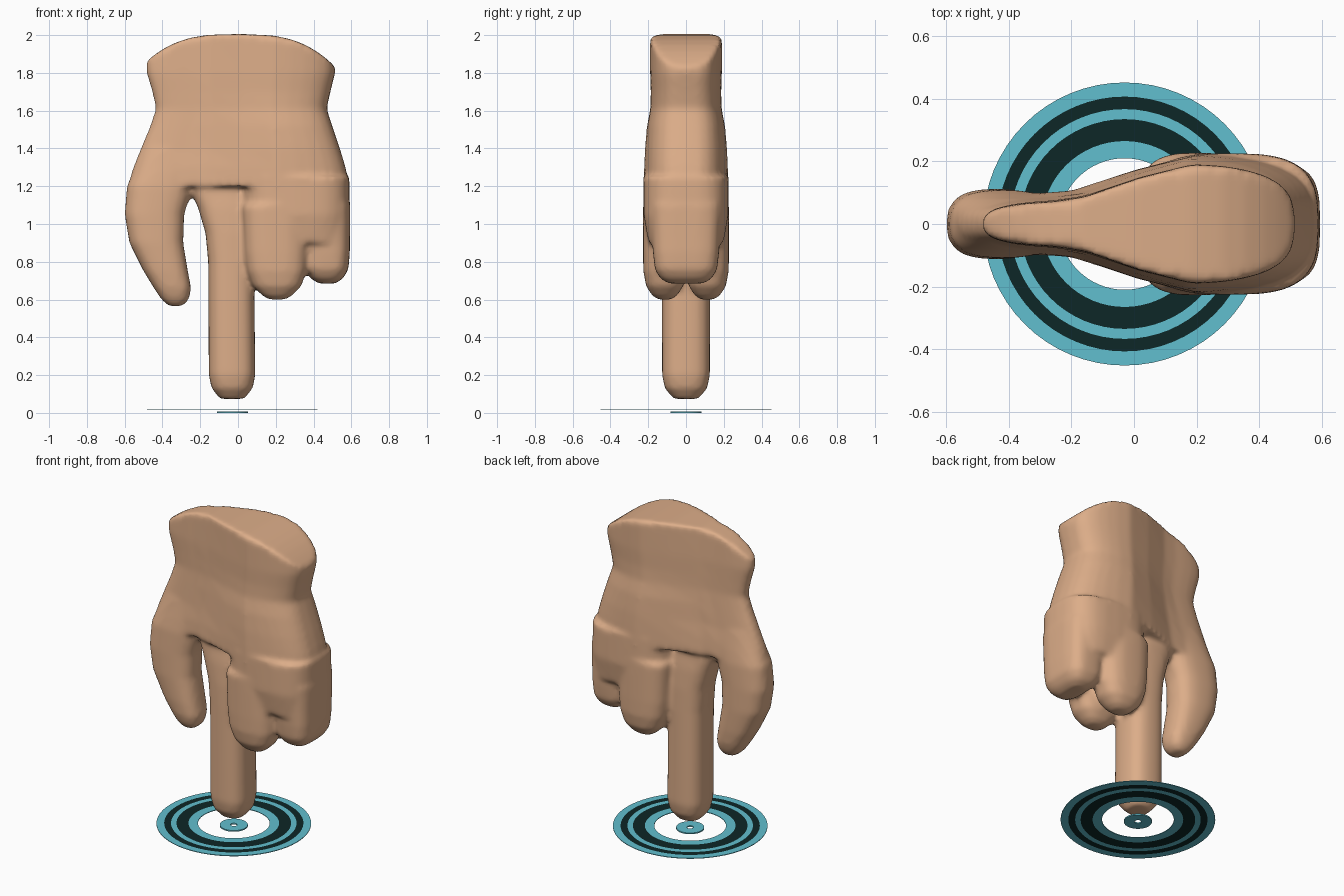
import bpy, bmesh, math

if "Cube" in bpy.data.objects:
    bpy.data.objects.remove(bpy.data.objects["Cube"])


def material(name, rgb):
    m = bpy.data.materials.new(name)
    m.diffuse_color = (*rgb, 1)
    m.use_nodes = True
    m.node_tree.nodes["Principled BSDF"].inputs["Base Color"].default_value = m.diffuse_color
    return m


skin = material("tan skin", (0.72, 0.42, 0.25))
teal = material("teal", (0.12, 0.52, 0.62))
dark = material("dark green", (0.004, 0.02, 0.02))


def spow(v, p):
    return math.copysign(abs(v) ** p, v)


def loft(bm, sections, cy=0.0, p=0.75, n=32):
    """Skin through (z, x_left, x_right, half_depth_left, half_depth_right, dome)."""
    rings = []
    for z, xl, xr, hl, hr, dome in sections:
        ring = []
        for i in range(n):
            t = 2 * math.pi * i / n
            x = (xl + xr) / 2 + (xr - xl) / 2 * spow(math.cos(t), p)
            u = min(1, max(0, (x + 0.25) / 0.47))
            u = u * u * (3 - 2 * u)
            y = cy + (hl + (hr - hl) * u) * spow(math.sin(t), p)
            ring.append(bm.verts.new((x, y, z - dome * abs(x / 0.5) ** 3)))
        rings.append(ring)
    for a, b in zip(rings, rings[1:]):
        for i in range(n):
            j = (i + 1) % n
            bm.faces.new((a[i], a[j], b[j], b[i]))
    # end caps as strips running across the depth
    for r in (rings[0], rings[-1]):
        for i in range(n // 2):
            vs = [r[i], r[i + 1], r[n - i - 1], r[(n - i) % n]]
            bm.faces.new(list(dict.fromkeys(vs)))


def finger(bm, rows, cy=0.0, p=0.75):
    loft(bm, [(z, a, b, h, h, 0) for z, a, b, h in rows], cy, p)


bm = bmesh.new()

# palm and wrist cuff, thin on the thumb side and thick on the fist side
loft(bm, [
    (2.006, -0.485, 0.515, 0.075, 0.195, 0.16),
    (1.80, -0.485, 0.515, 0.080, 0.195, 0),
    (1.70, -0.455, 0.490, 0.080, 0.192, 0),
    (1.61, -0.435, 0.470, 0.080, 0.195, 0),
    (1.52, -0.465, 0.500, 0.085, 0.212, 0),
    (1.40, -0.515, 0.540, 0.090, 0.222, 0),
    (1.30, -0.555, 0.570, 0.100, 0.226, 0),
    (1.20, -0.585, 0.588, 0.105, 0.228, 0),
], p=0.65)

# thumb
finger(bm, [
    (1.40, -0.50, -0.15, 0.08), (1.20, -0.588, -0.24, 0.108),
    (1.05, -0.600, -0.285, 0.112), (0.90, -0.575, -0.290, 0.112),
    (0.75, -0.500, -0.265, 0.105), (0.66, -0.445, -0.248, 0.095),
    (0.60, -0.405, -0.260, 0.075), (0.565, -0.365, -0.295, 0.045)])

# pointing index finger
finger(bm, [
    (1.35, -0.28, 0.08, 0.085), (1.18, -0.25, 0.08, 0.105),
    (1.08, -0.210, 0.08, 0.118), (0.95, -0.172, 0.08, 0.125),
    (0.80, -0.158, 0.085, 0.127), (0.20, -0.155, 0.092, 0.127),
    (0.13, -0.140, 0.078, 0.112), (0.074, -0.095, 0.032, 0.065)])

# closed fist core
finger(bm, [(1.25, 0.02, 0.59, 0.226), (1.05, 0.025, 0.592, 0.226),
            (0.90, 0.035, 0.585, 0.20)], p=0.65)

# two curled knuckles, front and back
for side in (-1, 1):
    finger(bm, [
        (1.10, 0.025, 0.370, 0.115), (0.85, 0.035, 0.368, 0.115),
        (0.75, 0.048, 0.362, 0.113), (0.67, 0.080, 0.335, 0.098),
        (0.62, 0.130, 0.285, 0.065), (0.60, 0.165, 0.250, 0.035)], cy=side * 0.113)

# outer curled finger
finger(bm, [
    (1.10, 0.30, 0.595, 0.19), (0.85, 0.345, 0.592, 0.175),
    (0.76, 0.352, 0.585, 0.165), (0.71, 0.385, 0.555, 0.135),
    (0.685, 0.43, 0.515, 0.09)], p=0.6)

bmesh.ops.recalc_face_normals(bm, faces=bm.faces[:])
mesh = bpy.data.meshes.new("pointing_hand")
bm.to_mesh(mesh)
bm.free()
hand = bpy.data.objects.new("pointing_hand", mesh)
bpy.context.collection.objects.link(hand)
mesh.materials.append(skin)

# fuse the parts into one soft skin
remesh = hand.modifiers.new("fuse", 'REMESH')
remesh.mode = 'VOXEL'
remesh.voxel_size = 0.016
remesh.use_smooth_shade = True
soften = hand.modifiers.new("soften", 'SMOOTH')
soften.factor = 0.5
soften.iterations = 6


def target(name, radii, mats, z0, z1, cx=-0.03, n=64):
    """Flat plate of concentric bands, one material per band."""
    bm = bmesh.new()

    def circle(r, z):
        return [bm.verts.new((cx + r * math.cos(2 * math.pi * i / n),
                              r * math.sin(2 * math.pi * i / n), z)) for i in range(n)]

    def bridge(a, b, index):
        for i in range(n):
            j = (i + 1) % n
            bm.faces.new((a[i], a[j], b[j], b[i])).material_index = index

    top = [circle(r, z1) for r in radii]
    low = [circle(r, z0) for r in radii]
    for k in range(len(radii) - 1):
        bridge(top[k], top[k + 1], k % len(mats))
        bridge(low[k], low[k + 1], k % len(mats))
    bridge(top[0], low[0], 0)
    bridge(top[-1], low[-1], 0)
    bmesh.ops.recalc_face_normals(bm, faces=bm.faces[:])
    me = bpy.data.meshes.new(name)
    bm.to_mesh(me)
    bm.free()
    for m in mats:
        me.materials.append(m)
    bpy.context.collection.objects.link(bpy.data.objects.new(name, me))


# striped ring and small centre disc under the fingertip
target("striped_ring", [0.21, 0.265, 0.335, 0.367, 0.407, 0.452], [teal, dark], 0.014, 0.018)
target("centre_disc", [0.02, 0.082], [teal], 0.0, 0.008)
